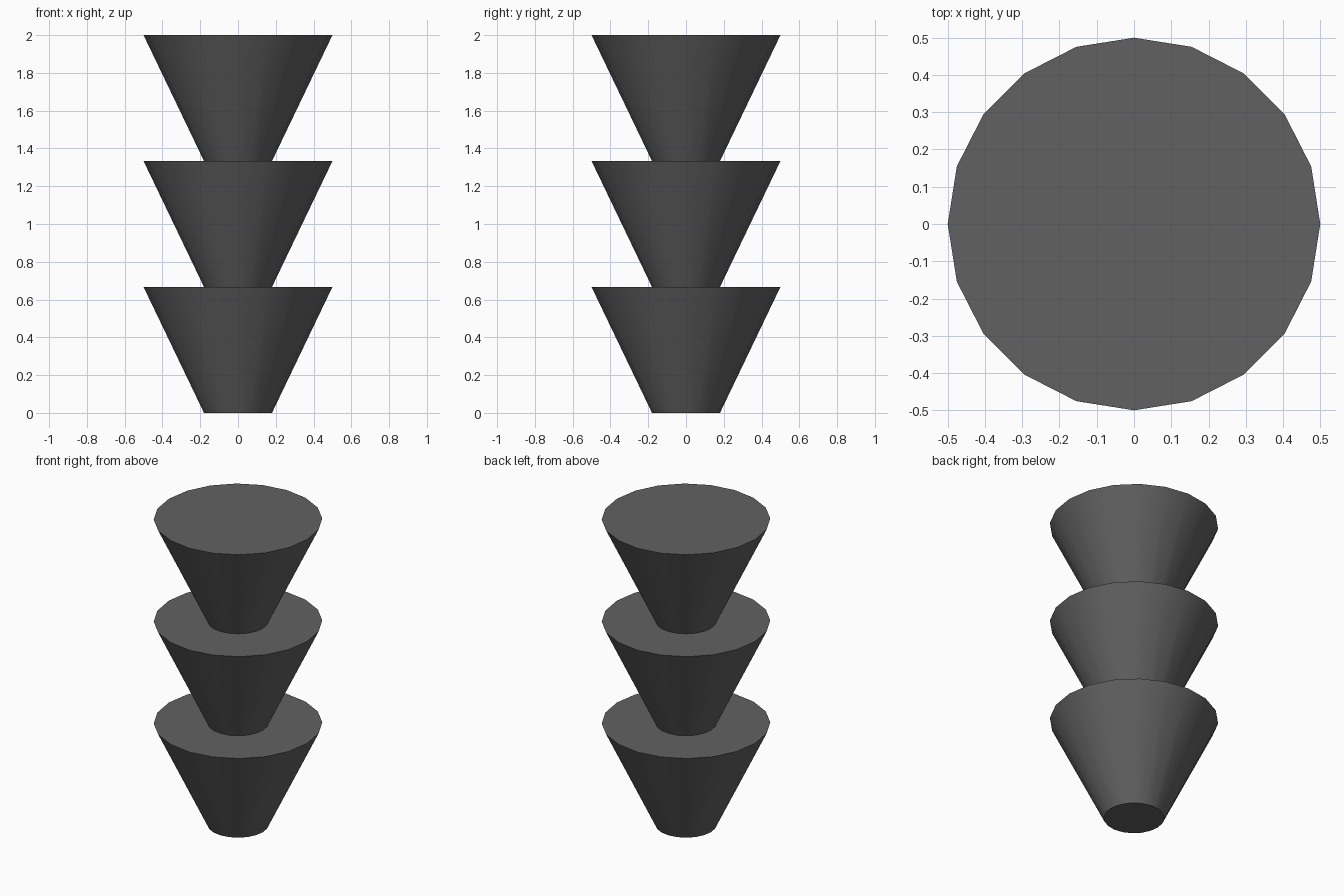
import bpy
import math

if "Cube" in bpy.data.objects:
    bpy.data.objects.remove(bpy.data.objects["Cube"])

SIDES = 20
TIERS = 3
HEIGHT = 2 / TIERS

# Dark grey finish
grey = bpy.data.materials.new("dark_grey")
grey.diffuse_color = (0.12, 0.12, 0.12, 1)
grey.use_nodes = True
grey.node_tree.nodes["Principled BSDF"].inputs["Base Color"].default_value = grey.diffuse_color


def flared_tier(index):
    # Tapered cone, narrow end down, with a vertex on the x axis
    bpy.ops.mesh.primitive_cone_add(
        vertices=SIDES, radius1=0.18, radius2=0.5, depth=HEIGHT,
        location=(0, 0, HEIGHT * (index + 0.5)))
    tier = bpy.context.object
    tier.name = f"flared_tier_{index + 1}"
    tier.data.materials.append(grey)
    bpy.ops.object.shade_smooth_by_angle(angle=math.radians(30))


# Stack of identical tiers
for i in range(TIERS):
    flared_tier(i)
